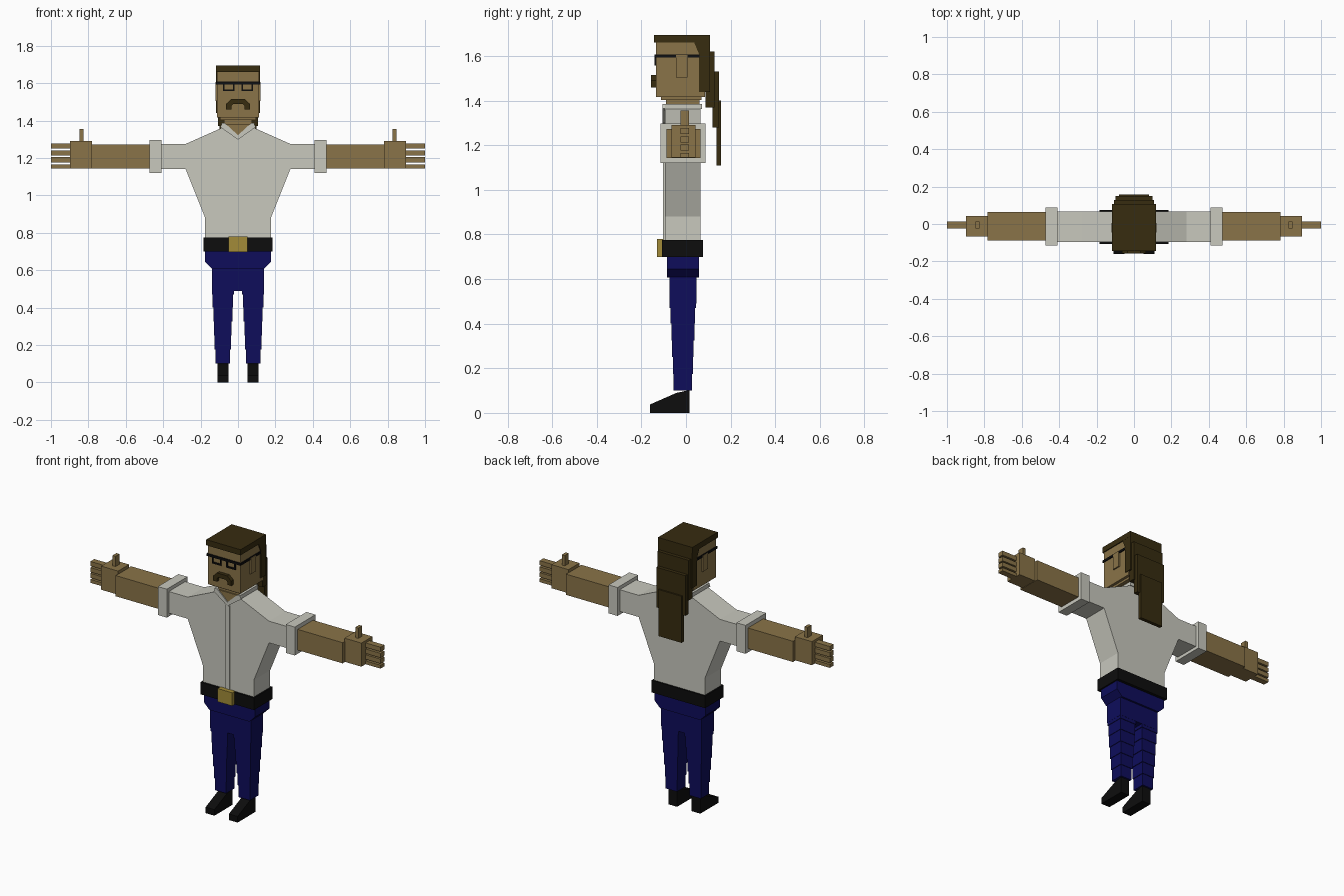
import bpy, bmesh


def material(name, rgb):
    m = bpy.data.materials.new(name)
    m.diffuse_color = (*rgb, 1)
    return m


SKIN = material("tan skin", (0.254, 0.174, 0.065))
SHIRT = material("off white cloth", (0.58, 0.58, 0.515))
BLUE = material("navy cloth", (0.0044, 0.004, 0.105))
HAIR = material("dark brown hair", (0.038, 0.025, 0.005))
BLACK = material("black leather", (0.004, 0.004, 0.004))
GOLD = material("brass", (0.36, 0.26, 0.04))


def prism(name, outline, lo, hi, mat, axis="y"):
    """Extrude an outline: (x, z) along y, or (y, z) along x."""
    bm = bmesh.new()

    def ring(d):
        return [bm.verts.new((a, d, b) if axis == "y" else (d, a, b)) for a, b in outline]
    r0, r1 = ring(lo), ring(hi)
    n = len(outline)
    bm.faces.new(r0)
    bm.faces.new(r1[::-1])
    for i in range(n):
        j = (i + 1) % n
        bm.faces.new((r0[j], r0[i], r1[i], r1[j]))
    bmesh.ops.recalc_face_normals(bm, faces=bm.faces)
    me = bpy.data.meshes.new(name)
    bm.to_mesh(me)
    bm.free()
    me.materials.append(mat)
    ob = bpy.data.objects.new(name, me)
    bpy.context.collection.objects.link(ob)
    return ob


def box(name, x, y, z, mat):
    return prism(name, [(x[0], z[0]), (x[1], z[0]), (x[1], z[1]), (x[0], z[1])],
                 y[0], y[1], mat)


def mirrored(half):
    """Complete a right-hand outline with its left-hand copy."""
    return half + [(-x, z) for x, z in reversed(half)]


def pair(name, x, y, z, mat):
    for side, s in (("left", 1), ("right", -1)):
        box(f"{side}_{name}", sorted((s * x[0], s * x[1])), y, z, mat)


# Shirt with sleeves, front placket and cuffs
prism("shirt", mirrored([(0.176, 0.77), (0.176, 0.88), (0.28, 1.14), (0.42, 1.14),
                         (0.42, 1.275), (0.28, 1.275), (0.082, 1.363)]),
      -0.095, 0.066, SHIRT)
box("placket", (-0.013, 0.013), (-0.103, -0.094), (0.775, 1.30), SHIRT)
pair("cuff", (0.41, 0.472), (-0.115, 0.088), (1.12, 1.297), SHIRT)

# Collar: sides, back and two slanted flaps around the open neck
pair("collar_side", (0.074, 0.088), (-0.104, 0.072), (1.362, 1.386), SHIRT)
box("collar_back", (-0.088, 0.088), (0.06, 0.072), (1.362, 1.386), SHIRT)
for side, s in (("left", 1), ("right", -1)):
    prism(f"{side}_collar_flap", [(s * x, z) for x, z in
          [(0, 1.298), (0.095, 1.365), (0.085, 1.386), (0.07, 1.386), (0, 1.322)]],
          -0.105, -0.094, SHIRT)
prism("open_neck", [(0, 1.31), (0.075, 1.38), (-0.075, 1.38)], -0.099, -0.092, SKIN)

# Arms, hands, thumbs and fingers
pair("forearm", (0.46, 0.782), (-0.087, 0.064), (1.143, 1.272), SKIN)
pair("hand", (0.78, 0.897), (-0.066, 0.042), (1.145, 1.292), SKIN)
pair("thumb", (0.826, 0.847), (-0.025, 0.013), (1.28, 1.356), SKIN)
for i, (z0, z1) in enumerate([(1.145, 1.166), (1.176, 1.204), (1.212, 1.240), (1.25, 1.278)]):
    pair(f"finger_{i + 1}", (0.89, 1.0), (-0.025, 0.013), (z0, z1), SKIN)

# Belt and buckle
box("belt", (-0.185, 0.185), (-0.107, 0.076), (0.70, 0.775), BLACK)
box("buckle", (-0.05, 0.05), (-0.129, -0.1), (0.698, 0.78), GOLD)

# Hips taper into the seat, legs narrow in steps
prism("hips", mirrored([(0.176, 0.705), (0.176, 0.645), (0.138, 0.607)]), -0.085, 0.058, BLUE)
box("seat", (-0.14, 0.14), (-0.074, 0.046), (0.49, 0.62), BLUE)
levels = [0.10, 0.175, 0.25, 0.325, 0.40, 0.47, 0.50]
for i in range(6):
    t = i / 5
    pair(f"leg_step_{i + 1}", (0.043 - 0.022 * t, 0.121 + 0.018 * t),
         (-0.055 - 0.018 * t, 0.027 + 0.018 * t), (levels[i], levels[i + 1]), BLUE)

# Shoes
for side, s in (("left", 1), ("right", -1)):
    prism(f"{side}_shoe", [(-0.161, 0), (0.016, 0), (0.016, 0.102), (-0.042, 0.09),
                           (-0.161, 0.038)], s * 0.05, s * 0.11, BLACK, "x")

# Neck, jaw, head and ears
box("neck", (-0.074, 0.074), (-0.09, 0.06), (1.33, 1.41), SKIN)
box("jaw", (-0.095, 0.095), (-0.112, 0.07), (1.402, 1.42), SKIN)
box("head", (-0.112, 0.112), (-0.135, 0.085), (1.416, 1.67), SKIN)
pair("ear", (0.11, 0.12), (-0.045, 0.006), (1.505, 1.605), SKIN)

# Hair: cap, back block and overlapping locks
box("hair_cap", (-0.118, 0.118), (-0.144, 0.107), (1.66, 1.695), HAIR)
prism("hair_back", [(0.035, 1.665), (0.058, 1.61), (0.058, 1.44), (0.107, 1.44),
                    (0.107, 1.665)], -0.117, 0.117, HAIR, "x")
for i, (w, y0, y1, z0, z1) in enumerate([(0.108, 0.088, 0.128, 1.37, 1.62),
                                         (0.1, 0.118, 0.149, 1.28, 1.53),
                                         (0.08, 0.136, 0.158, 1.11, 1.40)]):
    box(f"hair_lock_{i + 1}", (-w, w), (y0, y1), (z0, z1), HAIR)

# Moustache
prism("moustache", mirrored([(0.035, 1.515), (0.063, 1.49), (0.063, 1.46), (0.036, 1.46),
                             (0.036, 1.478), (0.026, 1.488)]), -0.157, -0.13, HAIR)

# Glasses: brow bar, temples and lens frames
box("glasses_bar", (-0.118, 0.118), (-0.142, -0.133), (1.594, 1.608), BLACK)
pair("glasses_temple", (0.111, 0.118), (-0.14, 0.06), (1.594, 1.608), BLACK)
pair("frame_inner", (0.018, 0.026), (-0.142, -0.133), (1.56, 1.60), BLACK)
pair("frame_outer", (0.073, 0.081), (-0.142, -0.133), (1.56, 1.60), BLACK)
pair("frame_bottom", (0.018, 0.081), (-0.142, -0.133), (1.557, 1.566), BLACK)
